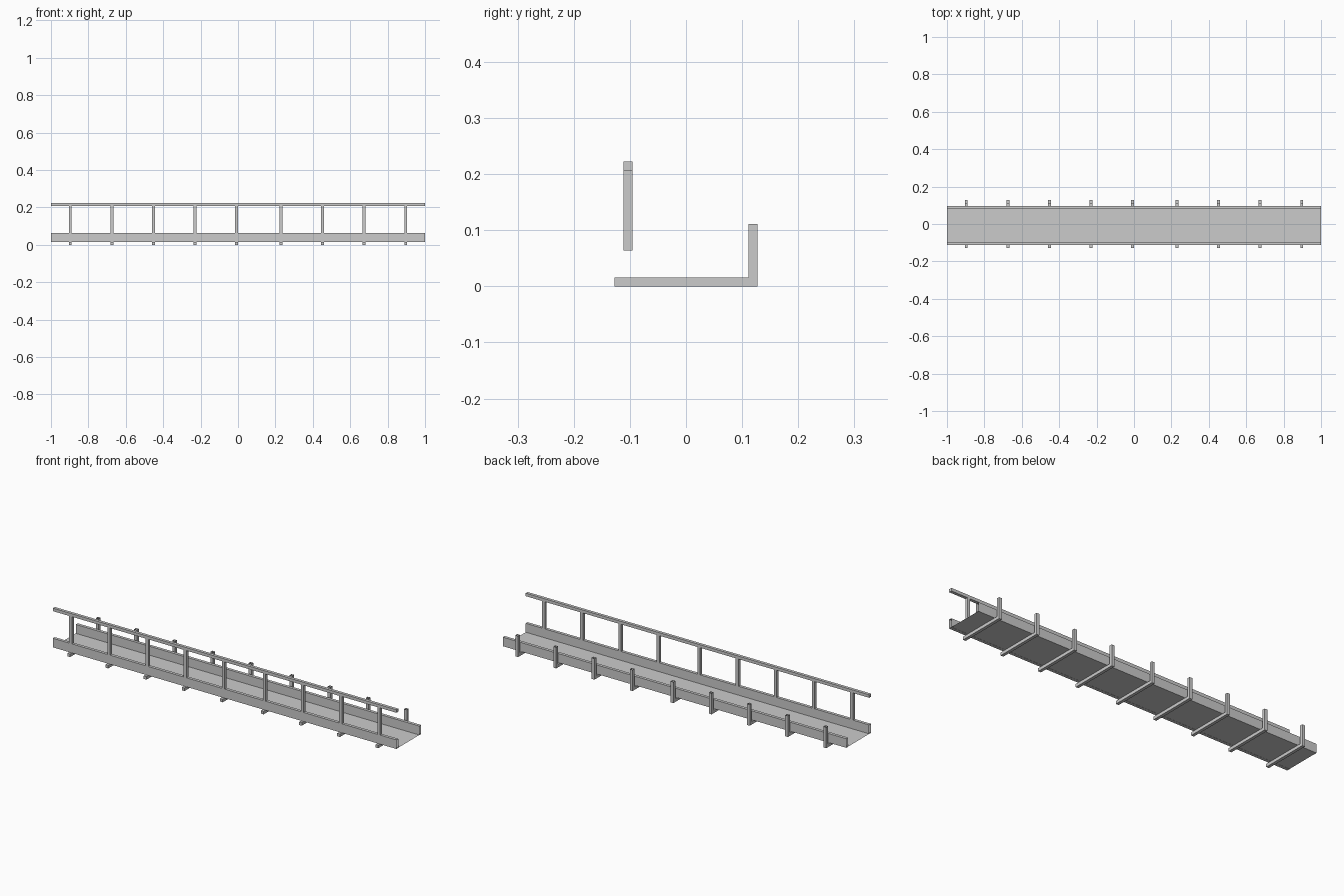
import bpy

if "Cube" in bpy.data.objects:
    bpy.data.objects.remove(bpy.data.objects["Cube"])

U = 2 / 126  # bar thickness; every size is a multiple of it


def extrude_profile(name, points, x0, x1, caps=True, closed=True, skip=()):
    """Extrude a (y, z) outline along x; skip lists outline edges left open."""
    n = len(points)
    verts = [(x * U, y * U, z * U) for x in (x0, x1) for y, z in points]
    faces = [(i, (i + 1) % n, (i + 1) % n + n, i + n)[::-1]
             for i in range(n if closed else n - 1) if i not in skip]
    if caps:
        faces.append(tuple(range(n))[::-1])
        faces.append(tuple(range(n, 2 * n)))
        faces[:-2] = [f[::-1] for f in faces[:-2]]
        faces[:-2] = [f[::-1] for f in faces[:-2]]
    mesh = bpy.data.meshes.new(name)
    mesh.from_pydata(verts, [], faces)
    mesh.update()
    obj = bpy.data.objects.new(name, mesh)
    bpy.context.collection.objects.link(obj)
    return obj


def rect(y0, y1, z0, z1):
    return [(y0, z0), (y1, z0), (y1, z1), (y0, z1)]


# Open-ended trough: two hollow side walls and a thin floor
extrude_profile("front_wall", rect(-7, -6, 1, 4), -63, 63, caps=False)
extrude_profile("back_wall", rect(5, 6, 1, 4), -63, 63, caps=False)
extrude_profile("floor", [(5, 1.05), (-6, 1.05)], -63, 63, caps=False, closed=False)

# Handrail along the front
extrude_profile("handrail", rect(-7, -6, 13, 14), -63, 63)

# Nine frames: railing post, plus L-shaped cross beam with an open-topped back post
L = [(-8, 0), (8, 0), (8, 7), (7, 7), (7, 1), (-8, 1)]
starts = [-57, -43, -29, -15, -1, 14, 28, 42, 56]
for i, x in enumerate(starts, 1):
    extrude_profile(f"rail_post_{i}", rect(-7, -6, 4, 13), x, x + 1, skip=(0, 2))
    extrude_profile(f"cross_beam_{i}", L, x, x + 1, skip=(2,))

# Consistent outward normals on the solid parts
import bmesh
for obj in bpy.data.objects:
    if obj.name != "floor":
        bm = bmesh.new()
        bm.from_mesh(obj.data)
        bmesh.ops.recalc_face_normals(bm, faces=bm.faces)
        bm.to_mesh(obj.data)
        bm.free()
    elif obj.data.polygons[0].normal.z < 0:
        obj.data.flip_normals()
